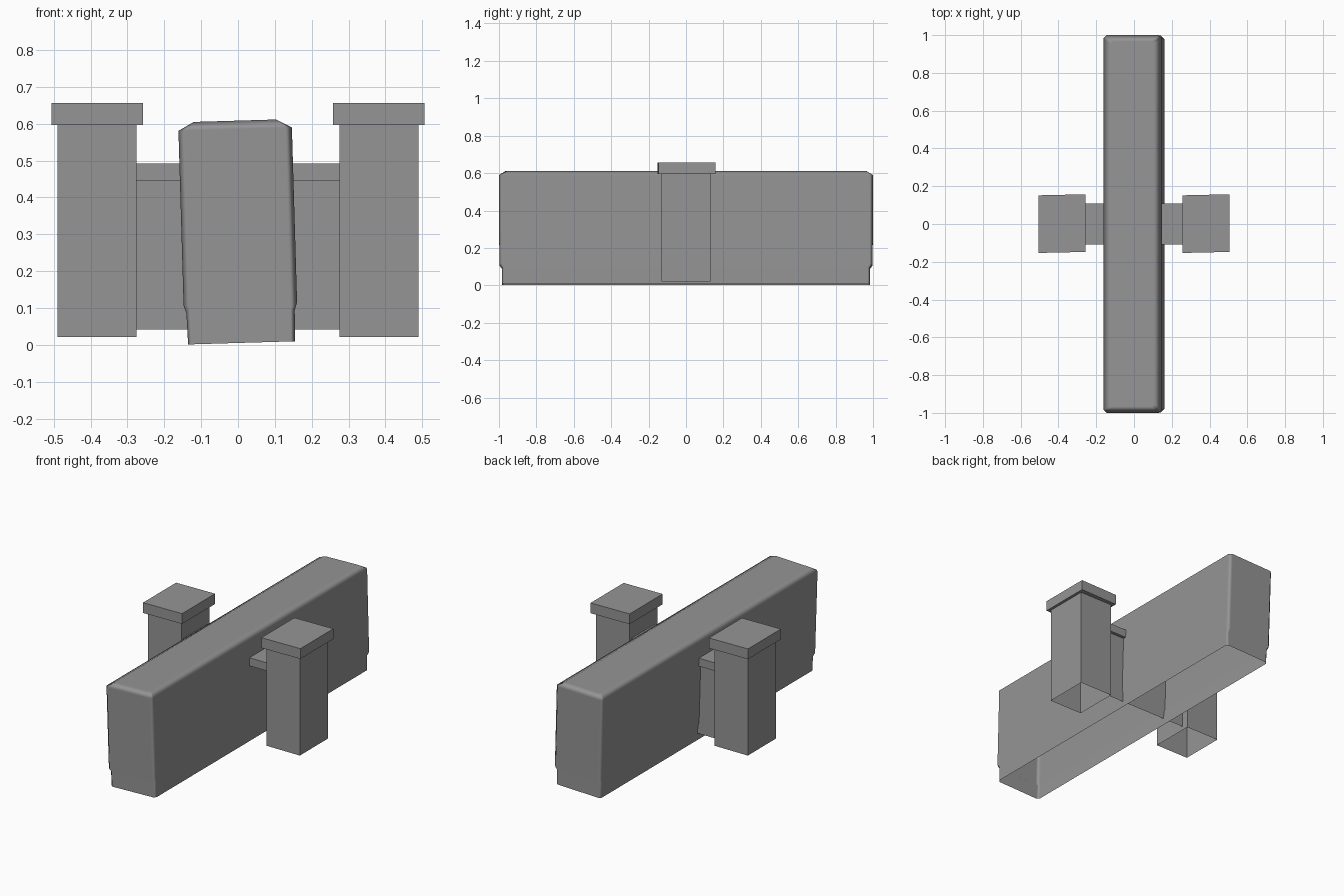
import bpy, bmesh, math

if "Cube" in bpy.data.objects:
    bpy.data.objects.remove(bpy.data.objects["Cube"])

dark_grey = bpy.data.materials.new("dark_grey")
dark_grey.diffuse_color = (0.3, 0.3, 0.3, 1)
dark_grey.use_nodes = True
dark_grey.node_tree.nodes["Principled BSDF"].inputs["Base Color"].default_value = dark_grey.diffuse_color


def make_object(name, bm, location=(0, 0, 0), rotation=(0, 0, 0)):
    mesh = bpy.data.meshes.new(name)
    bm.to_mesh(mesh)
    bm.free()
    mesh.materials.append(dark_grey)
    obj = bpy.data.objects.new(name, mesh)
    bpy.context.collection.objects.link(obj)
    obj.location = location
    obj.rotation_euler = rotation
    return obj


def box(name, center, size, skew=0.0, open_bottom=False):
    bm = bmesh.new()
    bmesh.ops.create_cube(bm, size=1)
    bmesh.ops.scale(bm, vec=size, verts=bm.verts)
    for v in bm.verts:
        v.co.y += skew * v.co.x
    if open_bottom:
        bm.normal_update()
        bottom = [f for f in bm.faces if f.normal.z < -0.9]
        bmesh.ops.delete(bm, geom=bottom, context='FACES')
    return make_object(name, bm, center)


def ring(bm, half_x, half_y, z, cut):
    # rectangle with clipped corners, counter-clockwise
    x, y, c = half_x, half_y, cut
    points = [(x, -y + c), (x, y - c), (x - c, y), (-x + c, y),
              (-x, y - c), (-x, -y + c), (-x + c, -y), (x - c, -y)]
    return [bm.verts.new((px, py, z)) for px, py in points]


# Long block: stacked rings, open underneath, leaning slightly
bm = bmesh.new()
levels = [(0.145, 0.983, 0.0, 0.012), (0.147, 0.983, 0.085, 0.012),
          (0.154, 0.998, 0.105, 0.018), (0.154, 1.0, 0.58, 0.018),
          (0.112, 0.965, 0.603, 0.012)]
rings = [ring(bm, *level) for level in levels]
for low, high in zip(rings, rings[1:]):
    for i in range(8):
        j = (i + 1) % 8
        bm.faces.new((low[i], low[j], high[j], high[i]))
bm.faces.new(rings[-1])
for face in bm.faces:
    face.smooth = True
block = make_object("long_block", bm, (0.0095, 0, 0.0055), (0, math.radians(-1.7), 0))
# Flat-looking large faces with soft edges
block.modifiers.new("weighted_normals", 'WEIGHTED_NORMAL').weight = 100

# Posts with slightly skewed caps
for side, label in ((-1, "left"), (1, "right")):
    box(label + "_post", (side * 0.3825, 0, 0.309), (0.215, 0.26, 0.576), open_bottom=True)
    box(label + "_post_cap", (side * 0.382, 0.002, 0.626), (0.248, 0.305, 0.06), skew=0.022)

# Low wall crossing between the posts: single back sheet
bm = bmesh.new()
corners = [(0.275, 0.042), (-0.275, 0.042), (-0.275, 0.447), (0.275, 0.447)]
bm.faces.new([bm.verts.new((x, 0.09, z)) for x, z in corners])
make_object("wall", bm)

# Wall coping
box("wall_coping", (0, 0, 0.469), (0.55, 0.216, 0.047))
